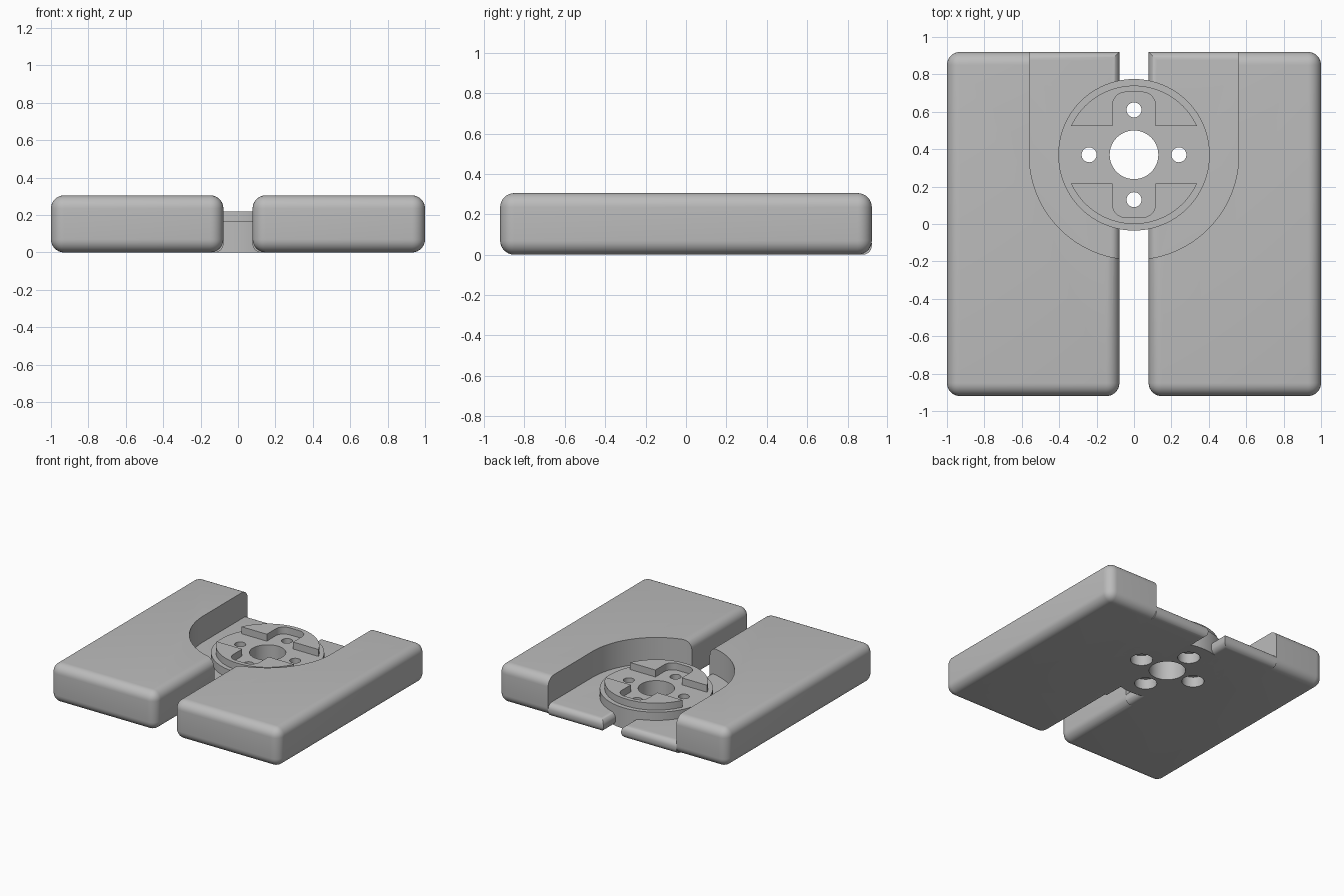
import bpy, bmesh
from math import pi, cos, sin, radians

if "Cube" in bpy.data.objects:
    bpy.data.objects.remove(bpy.data.objects["Cube"])

grey = bpy.data.materials.new("plain_grey")
grey.use_nodes = True
grey.diffuse_color = (0.5, 0.5, 0.5, 1)
grey.node_tree.nodes["Principled BSDF"].inputs["Base Color"].default_value = (0.5, 0.5, 0.5, 1)

HUB_Y = 0.37      # centre of the round mount
FLOOR = 0.10      # height of the recess floor
DISC_TOP = 0.165
LUG_TOP = 0.22


def add(name, bm):
    bmesh.ops.recalc_face_normals(bm, faces=bm.faces)
    mesh = bpy.data.meshes.new(name)
    bm.to_mesh(mesh)
    bm.free()
    mesh.materials.append(grey)
    obj = bpy.data.objects.new(name, mesh)
    bpy.context.collection.objects.link(obj)
    return obj


def prism(name, outline, z0, z1):
    """Extrude a closed outline upward."""
    bm = bmesh.new()
    face = bm.faces.new([bm.verts.new((x, y, z0)) for x, y in outline])
    top = bmesh.ops.extrude_face_region(bm, geom=[face])["geom"]
    bmesh.ops.translate(bm, vec=(0, 0, z1 - z0),
                        verts=[v for v in top if isinstance(v, bmesh.types.BMVert)])
    return add(name, bm)


def arc(cx, cy, r, a0, a1, n):
    return [(cx + r * cos(a0 + (a1 - a0) * i / n), cy + r * sin(a0 + (a1 - a0) * i / n))
            for i in range(n + 1)]


def rod(name, x, y, r, z0, z1, n=64):
    return prism(name, arc(x, y, r, 0, 2 * pi, n)[:-1], z0, z1)


def rect(x0, x1, y0, y1):
    return [(x0, y0), (x1, y0), (x1, y1), (x0, y1)]


def round_rect(w, h, r):
    pts = []
    for k, (sx, sy) in enumerate([(1, 1), (-1, 1), (-1, -1), (1, -1)]):
        pts += arc(sx * (w - r), HUB_Y + sy * (h - r), r, k * pi / 2, (k + 1) * pi / 2, 8)
    return pts


def round_edges(obj, r, flat_only=False):
    """Round the box edges, or only the horizontal ones."""
    bm = bmesh.new()
    bm.from_mesh(obj.data)
    edges = [e for e in bm.edges
             if not flat_only or abs(e.verts[0].co.z - e.verts[1].co.z) < 0.001]
    bmesh.ops.bevel(bm, geom=edges, offset=r, segments=8, profile=0.5, affect='EDGES')
    bm.to_mesh(obj.data)
    bm.free()


def carve(obj, tools, operation='DIFFERENCE'):
    for tool in tools:
        mod = obj.modifiers.new("carve", 'BOOLEAN')
        mod.operation, mod.solver, mod.object = operation, 'EXACT', tool
        bpy.context.view_layer.update()
        graph = bpy.context.evaluated_depsgraph_get()
        mesh = bpy.data.meshes.new_from_object(obj.evaluated_get(graph))
        obj.modifiers.clear()
        obj.data = mesh


# Cutters: U-shaped recess and the bolt pattern
recess = prism("recess_cutter",
               arc(0, HUB_Y, 0.56, pi, 2 * pi, 64) + [(0.56, 1.2), (-0.56, 1.2)], -0.2, 0.6)
holes = [rod("bore_cutter", 0, HUB_Y, 0.13, -0.1, 0.5)]
for k in range(4):
    x, y = 0.24 * cos(k * pi / 2), HUB_Y + 0.24 * sin(k * pi / 2)
    holes.append(rod("bolt_cutter", x, y, 0.04, -0.1, 0.5, 32))
    holes.append(rod("counterbore_cutter", x, y, 0.08, -0.1, 0.08, 32))
band = prism("band_cutter", rect(-0.6, 0.6, HUB_Y - 0.153, HUB_Y + 0.153), 0.1, 0.4)
slot = prism("slot_cutter", round_rect(0.115, 0.335, 0.07), 0.1, 0.4)

parts = []
# Two rounded slabs with thin recess floors
for side, s in (("left", 1), ("right", -1)):
    slab = prism(side + "_slab", rect(*sorted((s * 0.078, s)), -0.92, 0.92), 0, 0.305)
    round_edges(slab, 0.07)
    carve(slab, [recess])
    ledge = prism(side + "_recess_floor", rect(*sorted((s * 0.078, s * 0.8)), -0.5, 0.92), 0, FLOOR)
    round_edges(ledge, 0.045, True)
    carve(ledge, [recess], 'INTERSECT')
    carve(ledge, holes)
    parts += [slab, ledge]

# Round mount joining the slabs
disc = rod("mount_disc", 0, HUB_Y, 0.405, 0, DISC_TOP, 96)
carve(disc, holes)

# Raised segments on the mount, each notched by the slot
lugs = rod("mount_lugs", 0, HUB_Y, 0.37, DISC_TOP - 0.003, LUG_TOP, 96)
carve(lugs, [band, slot])
parts += [disc, lugs]

for tool in [recess, band, slot] + holes:
    bpy.data.objects.remove(tool)

bpy.ops.object.select_all(action='DESELECT')
for part in parts:
    part.select_set(True)
bpy.context.view_layer.objects.active = parts[0]
bpy.ops.object.shade_smooth_by_angle(angle=radians(35))
